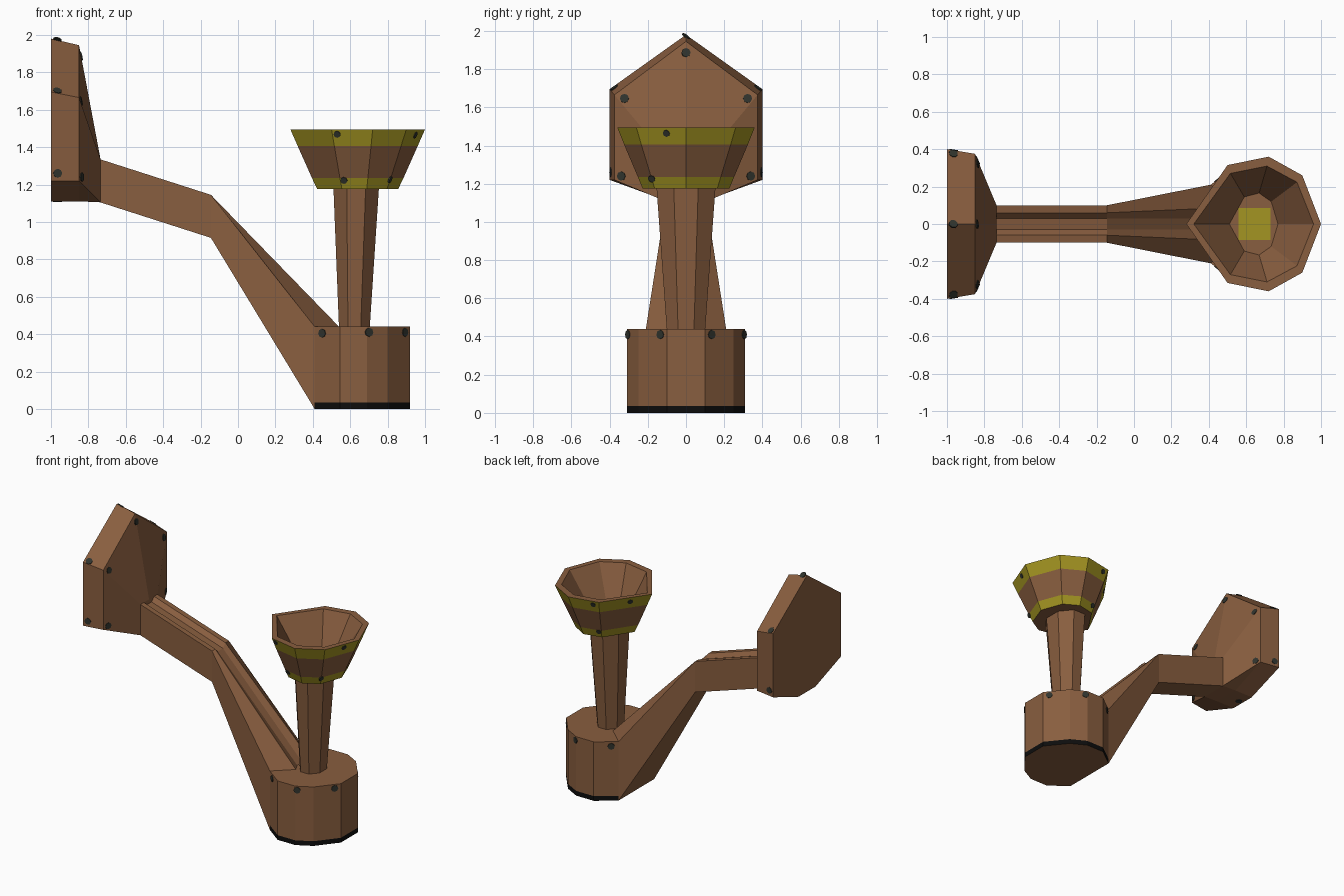
import bpy, bmesh, math
from mathutils import Vector
from mathutils.bvhtree import BVHTree

if "Cube" in bpy.data.objects:
    bpy.data.objects.remove(bpy.data.objects["Cube"])


def material(name, rgb):
    m = bpy.data.materials.new(name)
    m.diffuse_color = (*rgb, 1)
    m.use_nodes = True
    m.node_tree.nodes["Principled BSDF"].inputs["Base Color"].default_value = m.diffuse_color
    return m


BROWN = material("brown", (0.25, 0.112, 0.05))
YELLOW = material("yellow", (0.37, 0.30, 0.016))
BLACK = material("black", (0.004, 0.004, 0.004))
GREY = material("dark_grey", (0.03, 0.034, 0.027))


def loft(name, rings, mats, rule=None, cap_end=True):
    """Skin a list of equal-length point rings, cap the ends, colour by rule(face)."""
    bm = bmesh.new()
    loops = [[bm.verts.new(p) for p in r] for r in rings]
    n = len(rings[0])
    for a, b in zip(loops, loops[1:]):
        for i in range(n):
            j = (i + 1) % n
            bm.faces.new((a[i], a[j], b[j], b[i]))
    bm.faces.new(loops[0])
    if cap_end:
        bm.faces.new(loops[-1])
    bmesh.ops.remove_doubles(bm, verts=bm.verts, dist=0.0005)
    bmesh.ops.recalc_face_normals(bm, faces=bm.faces)
    if rule:
        for f in bm.faces:
            f.material_index = rule(f)
    me = bpy.data.meshes.new(name)
    bm.to_mesh(me)
    bm.free()
    for m in mats:
        me.materials.append(m)
    ob = bpy.data.objects.new(name, me)
    bpy.context.collection.objects.link(ob)
    return ob


def mirrored(half):
    """Close a half outline (first number is the along/centre axis) across y = 0."""
    return half + [(x, -y, z) for x, y, z in reversed(half) if abs(y) > 1e-6]


def side(half):
    return mirrored([(x, y, z) for x, y, z in half])


# Wall plate: house-shaped block tapering to the arm
def plate_ring(x, top, shoulder, hip, foot, w, wf=0.1):
    return mirrored([(x, 0, top), (x, w, shoulder), (x, w, hip), (x, wf, foot)])


wall_plate = loft("wall_plate", [
    plate_ring(-1.0, 1.98, 1.695, 1.22, 1.11, 0.40),
    plate_ring(-0.85, 1.945, 1.665, 1.22, 1.11, 0.375),
    plate_ring(-0.735, 1.335, 1.335, 1.105, 1.105, 0.10)], [BROWN])


# Arm with a shallow groove on top, widening down to the base
def arm_ring(x, bottom, top, w, inner_x=None, inner=0.06, groove=0.03):
    ix = x if inner_x is None else inner_x
    return mirrored([(x, w, bottom), (x, w, top), (ix, inner, top),
                     (ix - (0.03 if inner_x else 0), 0.03, top - groove)])


arm = loft("arm", [
    arm_ring(-0.737, 1.105, 1.335, 0.10),
    arm_ring(-0.145, 0.915, 1.145, 0.10),
    arm_ring(0.41, 0.0, 0.44, 0.21, inner_x=0.54, inner=0.09, groove=0.0)], [BROWN])

# Base drum with black bottom edge
outline = [(0.92, 0.10), (0.80, 0.25), (0.69, 0.31), (0.545, 0.31), (0.41, 0.21)]
base = loft("base", [mirrored([(x, y, z) for x, y in outline]) for z in (0, 0.035, 0.44)],
            [BROWN, BLACK],
            lambda f: int(0.005 < f.calc_center_median().z < 0.03 and f.normal.x > -0.9))


# Stem
def stem_ring(z, rx, ry, cx):
    return [(cx + rx / 0.924 * math.cos(a), ry / 0.924 * math.sin(a), z)
            for a in [math.radians(22.5 + 45 * i) for i in range(8)]]


stem = loft("stem", [stem_ring(0.43, 0.082, 0.10, 0.622),
                     stem_ring(1.19, 0.122, 0.155, 0.632)], [BROWN])

# Cup: eight-sided flared shell with yellow bands
cup_half = [(0.36, 0), (0.26, 0.26), (0.08, 0.36), (-0.14, 0.315), (-0.36, 0)]


def cup_ring(z, sx, sy):
    return mirrored([(0.64 + sx * x, sy * y, z) for x, y in cup_half])


def cup_colour(f):
    c = f.calc_center_median()
    outward = f.normal.x * (c.x - 0.64) + f.normal.y * c.y > 0.01
    return int(outward and (c.z > 1.41 or c.z < 1.235) and abs(f.normal.z) < 0.9)


cup = loft("cup", [cup_ring(1.175, 0.6, 0.63), cup_ring(1.235, 0.68, 0.70),
                   cup_ring(1.405, 0.89, 0.90), cup_ring(1.495, 1, 1),
                   cup_ring(1.495, 0.89, 0.86), cup_ring(1.22, 0.36, 0.46)],
           [BROWN, YELLOW], cup_colour)

# Yellow square in the bottom of the cup
loft("cup_square", [[(0.645 + sx * 0.085, sy * 0.085, z)
                     for sx, sy in ((-1, -1), (1, -1), (1, 1), (-1, 1))]
                    for z in (1.219, 1.227)], [YELLOW])


# Bolts: thin discs laid on the nearest surface
def bolts(name, target, points, r=0.024):
    bm = bmesh.new()
    bm.from_mesh(target.data)
    tree = BVHTree.FromBMesh(bm)
    bm.free()
    out = bmesh.new()
    for p in points:
        loc, nor, _, _ = tree.find_nearest(Vector(p))
        rot = nor.to_track_quat('Z', 'Y').to_matrix().to_4x4()
        rot.translation = loc
        bmesh.ops.create_cone(out, cap_ends=True, segments=8, radius1=r, radius2=r,
                              depth=0.008, matrix=rot)
    me = bpy.data.meshes.new(name)
    out.to_mesh(me)
    out.free()
    me.materials.append(GREY)
    bpy.context.collection.objects.link(bpy.data.objects.new(name, me))


def both(points):
    return [(x, s * y, z) for x, y, z in points for s in (1, -1)]


bolts("base_bolts", base, both([(0.435, 0.26, 0.405), (0.715, 0.33, 0.41), (0.90, 0.14, 0.41)]))
bolts("plate_bolts", wall_plate,
      both([(-0.96, 0.39, 1.72), (-0.96, 0.42, 1.26),
            (-0.82, 0.325, 1.65), (-0.82, 0.345, 1.24)])
      + [(-0.965, 0, 1.08), (-0.82, 0, 1.89), (-0.96, 0.02, 2.0)])
bolts("cup_bolts", cup, [(0.52, -0.36, 1.45), (0.56, -0.25, 1.21), (0.84, -0.2, 1.21),
                         (0.98, -0.115, 1.45), (0.54, 0.35, 1.45), (0.56, 0.25, 1.21),
                         (0.36, 0.13, 1.45)], 0.019)
